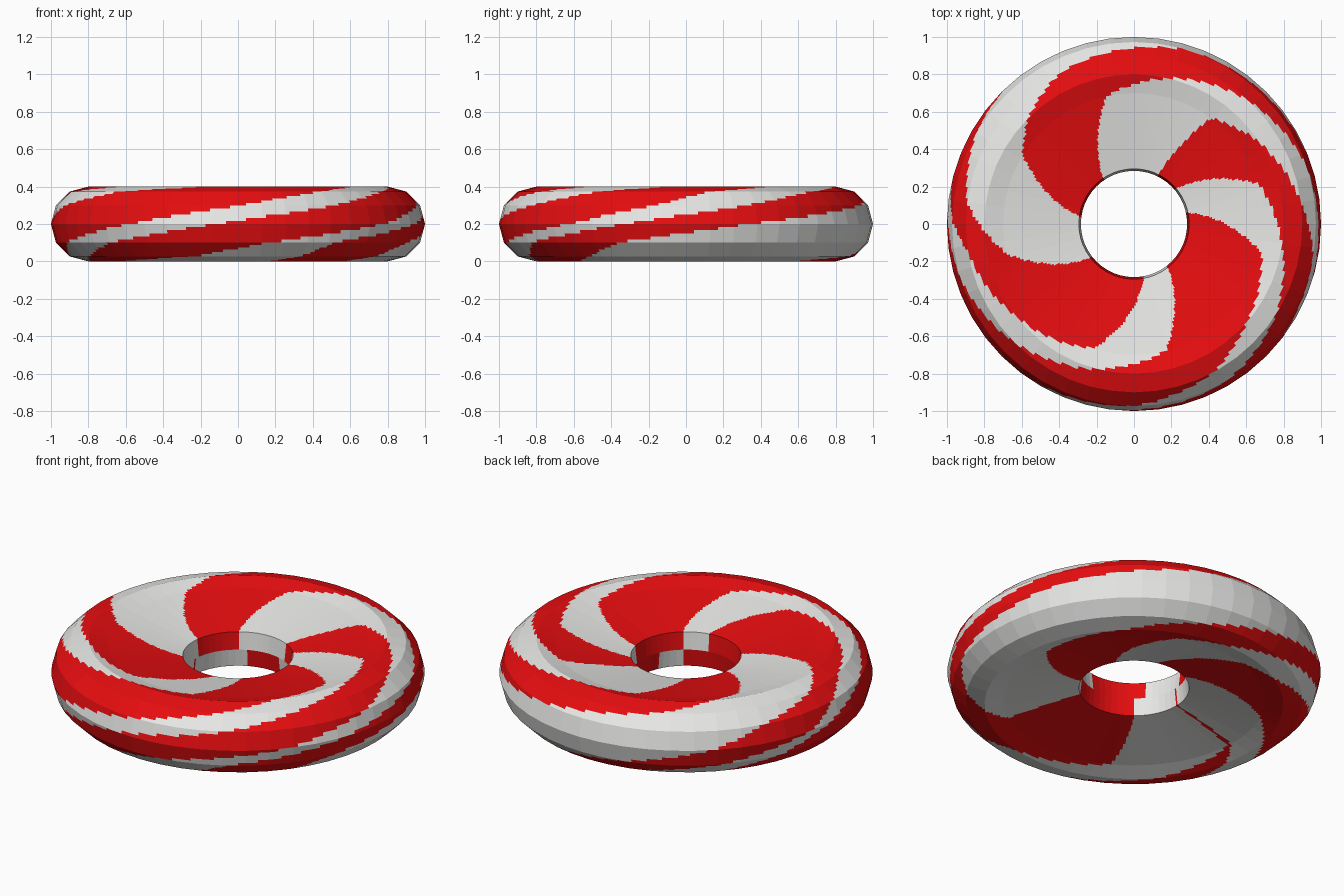
import bpy, bmesh, math

if "Cube" in bpy.data.objects:
    bpy.data.objects.remove(bpy.data.objects["Cube"])

# Ring cross-section, from the upper hole rim over the outside to the lower rim
TUBE = [(0.8 + 0.2 * math.cos(math.radians(a)), 0.2 + 0.2 * math.sin(math.radians(a)))
        for a in range(120, -121, -30)]
PROFILE = [(0.295, 0.3)] + TUBE + [(0.295, 0.1), (0.284, 0.2)]

# Four red swirl stripes: leading and trailing angle at each profile point
STRIPES = [
    ([172, 148, 135, 116, 72, 20, -22, -35, -45, -56, -52],
     [124, 102, 77, 47, 19, -19, -58, -68, -78, -120, -130]),
    ([64, 54, 33, 8, -10, -39, -80, -105, -140, -176, -180],
     [40, 18, -8, -32, -58, -97, -135, -152, -168, -178, -182]),
    ([12, -13, -41, -62, -90, -126, -160, -175, -190, -205, -245],
     [-52, -76, -104, -135, -162, -184, -203, -222, -240, -255, -285]),
    ([-80, -108, -141, -170, -181, -192, -222, -250, -272, -290, -330],
     [-142, -167, -177, -187, -210, -226, -255, -285, -314, -352, -385]),
]
FACETS, SUB = 48, 6      # flat sides round the ring, colour cells per side


def is_red(theta, seg, f):
    """Stripe rule: angle in degrees, profile segment, fraction along it."""
    last = len(STRIPES[0][0]) - 1
    if seg == last:              # lower half of hole wall
        seg, f = last - 1, 1.0
    elif seg == last + 1:        # upper half of hole wall
        seg, f = 0, 0.0
    for lead, trail in STRIPES:
        b = lead[seg] + (lead[seg + 1] - lead[seg]) * f
        a = trail[seg] + (trail[seg + 1] - trail[seg]) * f
        if (theta - a) % 360 < b - a:
            return True
    return False


def material(name, color):
    m = bpy.data.materials.new(name)
    m.diffuse_color = color
    m.use_nodes = True
    m.node_tree.nodes["Principled BSDF"].inputs["Base Color"].default_value = m.diffuse_color
    return m


def ring_point(r, z, i):
    k, s = divmod(i, SUB)
    a0, a1 = (2 * math.pi * j / FACETS for j in (k, k + 1))
    t = s / SUB
    return (r * (math.cos(a0) * (1 - t) + math.cos(a1) * t),
            r * (math.sin(a0) * (1 - t) + math.sin(a1) * t), z)


# Rows along the closed profile, finer on the wide sloping faces
rows = []
n = len(PROFILE)
for seg in range(n):
    (r0, z0), (r1, z1) = PROFILE[seg], PROFILE[(seg + 1) % n]
    steps = max(4, round(math.hypot(r1 - r0, z1 - z0) / 0.016))
    for s in range(steps):
        f = s / steps
        rows.append((r0 + (r1 - r0) * f, z0 + (z1 - z0) * f, seg, (s + 0.5) / steps))

# Candy ring body
bm = bmesh.new()
N = FACETS * SUB
grid = [[bm.verts.new(ring_point(r, z, i)) for i in range(N)] for r, z, _, _ in rows]
for j, (_, _, seg, f) in enumerate(rows):
    nxt = grid[(j + 1) % len(rows)]
    for i in range(N):
        i2 = (i + 1) % N
        face = bm.faces.new((grid[j][i], nxt[i], nxt[i2], grid[j][i2]))
        c = face.calc_center_median()
        face.material_index = int(is_red(math.degrees(math.atan2(c.y, c.x)), seg, f))
bmesh.ops.recalc_face_normals(bm, faces=bm.faces)
mesh = bpy.data.meshes.new("candy_ring")
bm.to_mesh(mesh)
bm.free()
mesh.materials.append(material("white", (0.8, 0.8, 0.79, 1)))
mesh.materials.append(material("red", (0.8, 0.004, 0.005, 1)))
bpy.context.collection.objects.link(bpy.data.objects.new("candy_ring", mesh))
